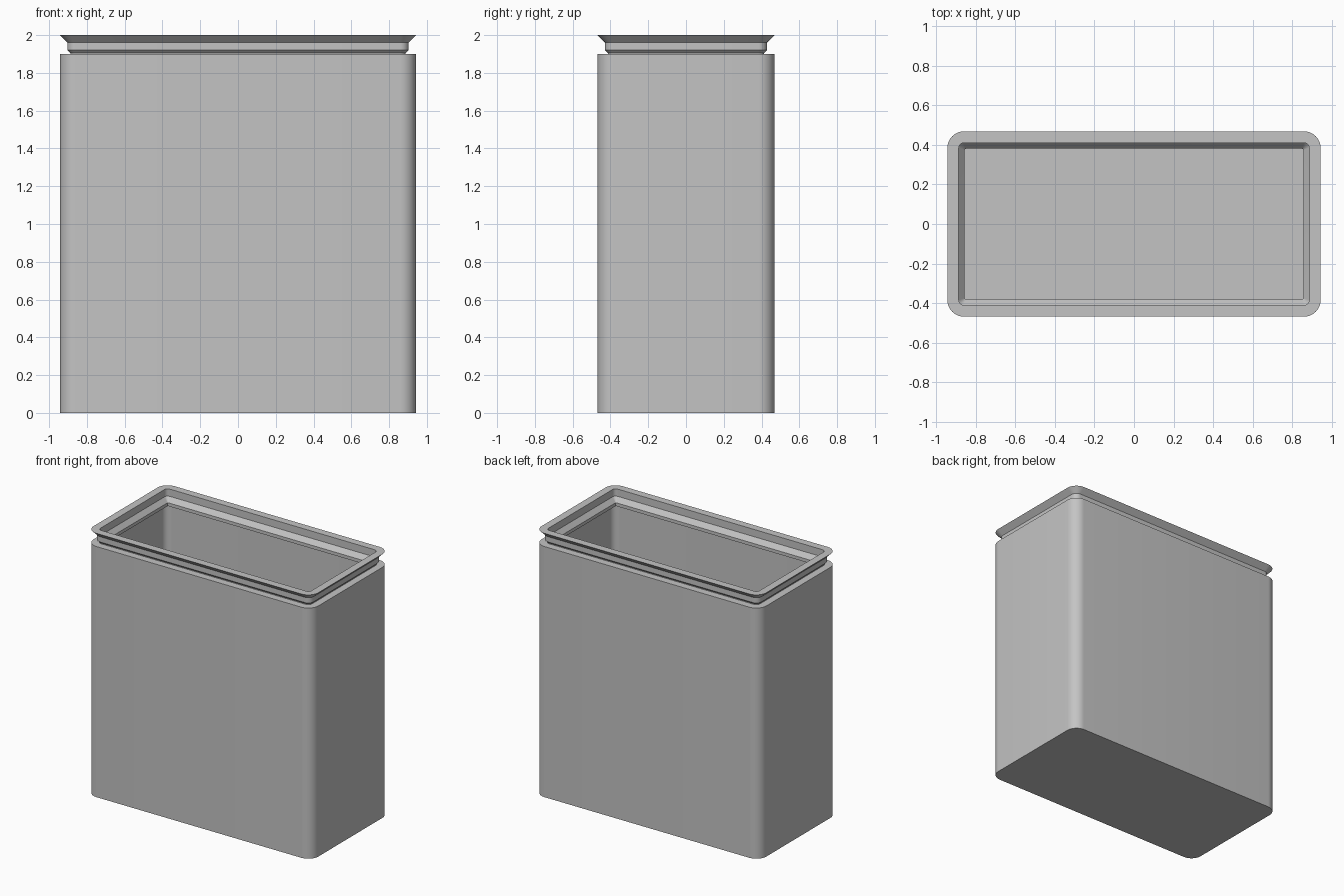
import bpy, bmesh, math

cube = bpy.data.objects.get("Cube")
if cube:
    bpy.data.objects.remove(cube, do_unlink=True)

HALF_X, HALF_Y, RADIUS = 0.943, 0.468, 0.085
STEPS = 10

mat = bpy.data.materials.new("plain grey")
mat.use_nodes = True
grey = (0.55, 0.55, 0.55, 1)
mat.diffuse_color = grey
mat.node_tree.nodes["Principled BSDF"].inputs["Base Color"].default_value = grey


def ring(bm, inset, z):
    """Rounded rectangle loop, offset inward from the outer wall."""
    r = max(RADIUS - inset, 0.006)
    cx, cy = HALF_X - inset - r, HALF_Y - inset - r
    verts = []
    for q, (sx, sy) in enumerate([(1, 1), (-1, 1), (-1, -1), (1, -1)]):
        for i in range(STEPS + 1):
            a = (q + i / STEPS) * math.pi / 2
            verts.append(bm.verts.new((sx * cx + r * math.cos(a), sy * cy + r * math.sin(a), z)))
    return verts


def shell(name, profile):
    """Skin rings along an (inset, z) profile and cap both ends."""
    bm = bmesh.new()
    loops = [ring(bm, inset, z) for inset, z in profile]
    n = len(loops[0])
    for a, b in zip(loops, loops[1:]):
        for i in range(n):
            j = (i + 1) % n
            bm.faces.new((a[i], a[j], b[j], b[i]))
    bm.faces.new(loops[0][::-1])
    bm.faces.new(loops[-1])
    bmesh.ops.recalc_face_normals(bm, faces=bm.faces)
    mesh = bpy.data.meshes.new(name)
    bm.to_mesh(mesh)
    bm.free()
    mesh.materials.append(mat)
    obj = bpy.data.objects.new(name, mesh)
    bpy.context.collection.objects.link(obj)
    bpy.ops.object.select_all(action='DESELECT')
    obj.select_set(True)
    bpy.context.view_layer.objects.active = obj
    bpy.ops.object.shade_smooth_by_angle(angle=math.radians(30))
    return obj


shell("hollow_container", [
    # outer wall and shoulder
    (0, 0), (0, 1.9), (0.055, 1.9),
    # neck, raised band and flared rim
    (0.055, 1.905), (0.04, 1.92), (0.04, 1.96), (0, 2.0),
    # mouth and inner chamfer
    (0.058, 2.0), (0.058, 1.945), (0.088, 1.91),
    # underside of the lip, cavity wall and floor
    (0.088, 1.885), (0.035, 1.865), (0.035, 0.035),
])
